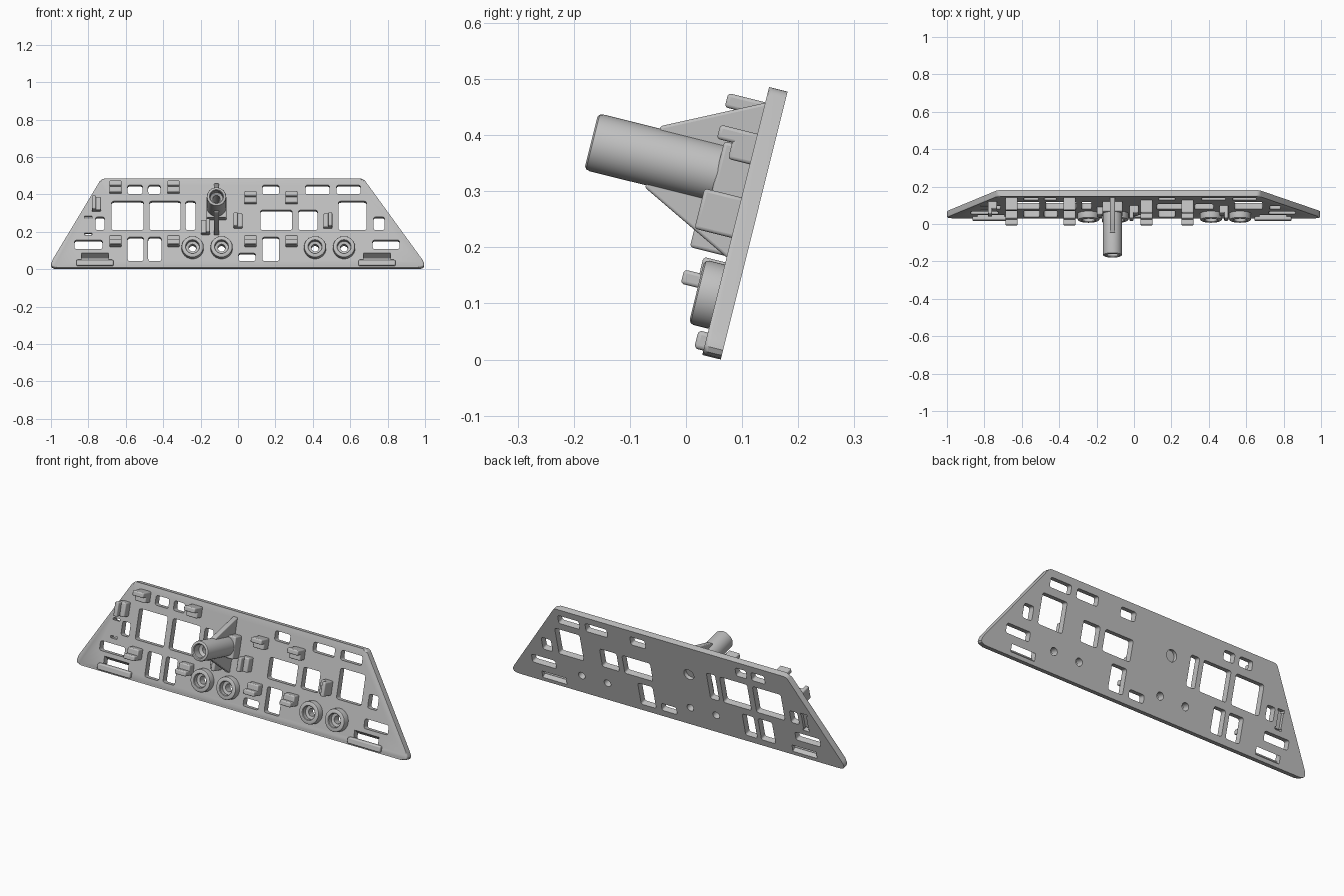
import bpy, bmesh
from math import radians, pi, cos, sin
from mathutils import Vector, Matrix

cube = bpy.data.objects.get("Cube")
if cube:
    bpy.data.objects.remove(cube)

# One grey plastic for everything
grey = bpy.data.materials.new("grey plastic")
grey.use_nodes = True
COLOUR = (0.53, 0.53, 0.53, 1)
grey.diffuse_color = COLOUR
grey.node_tree.nodes["Principled BSDF"].inputs["Base Color"].default_value = COLOUR

# Panel frame: x across, y up the slope, z out of the front face
TILT = Matrix.Translation((0, 0.062, 0)) @ Matrix.Rotation(radians(76), 4, 'X')
THICK = 0.034


def rounded(points, radius, steps=5):
    """Round the corners of a 2D outline."""
    pts = [Vector(p) for p in points]
    out = []
    for i, p in enumerate(pts):
        a = (pts[i - 1] - p).normalized()
        b = (pts[(i + 1) % len(pts)] - p).normalized()
        t = radius / math_tan_half(a.angle(b))
        for k in range(steps + 1):
            s = k / steps
            out.append(p + a * t * (1 - s) ** 2 + b * t * s ** 2)
    return out


def math_tan_half(angle):
    return sin(angle / 2) / cos(angle / 2)


def rect(x0, x1, y0, y1):
    return [(x0, y0), (x1, y0), (x1, y1), (x0, y1)]


def circle(x, y, r, n=32):
    return [(x + r * cos(2 * pi * k / n), y + r * sin(2 * pi * k / n)) for k in range(n)]


def prism(bm, outline, z0, z1, matrix=Matrix()):
    """Add an extruded outline to the mesh."""
    low = [bm.verts.new(matrix @ Vector((p[0], p[1], z0))) for p in outline]
    high = [bm.verts.new(matrix @ Vector((p[0], p[1], z1))) for p in outline]
    bm.faces.new(low[::-1])
    bm.faces.new(high)
    n = len(outline)
    for i in range(n):
        j = (i + 1) % n
        bm.faces.new((low[i], low[j], high[j], high[i]))


def lathe(bm, profile, x, y, n=48):
    """Spin a closed radius and height loop about an axis along z."""
    rings = [[bm.verts.new((x + r * cos(2 * pi * k / n), y + r * sin(2 * pi * k / n), z))
              for k in range(n)] for r, z in profile]
    for i, ring in enumerate(rings):
        nxt = rings[(i + 1) % len(rings)]
        for k in range(n):
            m = (k + 1) % n
            bm.faces.new((ring[k], ring[m], nxt[m], nxt[k]))


def make(name, bm, bevel=0.0):
    bmesh.ops.recalc_face_normals(bm, faces=bm.faces)
    mesh = bpy.data.meshes.new(name)
    bm.to_mesh(mesh)
    bm.free()
    mesh.materials.append(grey)
    ob = bpy.data.objects.new(name, mesh)
    ob.matrix_world = TILT
    bpy.context.collection.objects.link(ob)
    if bevel:
        mod = ob.modifiers.new("soft edges", 'BEVEL')
        mod.width = bevel
        mod.segments = 3
        mod.limit_method = 'ANGLE'
        mod.angle_limit = radians(40)
    return ob


def smooth(ob):
    bpy.ops.object.select_all(action='DESELECT')
    ob.select_set(True)
    bpy.context.view_layer.objects.active = ob
    bpy.ops.object.shade_smooth_by_angle(angle=radians(35))


# Panel: trapezoid board with a softened front edge
bm = bmesh.new()
board = [(-1.017, 0), (1.017, 0), (0.67, 0.492), (-0.73, 0.492)]
prism(bm, rounded(board, 0.03), 0, THICK)
rim = [e for e in bm.edges if all(v.co.z > THICK / 2 for v in e.verts)]
bmesh.ops.bevel(bm, geom=rim, offset=0.008, segments=3, affect='EDGES', profile=0.5)
panel = make("panel", bm)

# Openings, grouped by rows: low edge, high edge, spans across
openings = [
    (0.405, 0.455, [(-0.59, -0.51), (-0.48, -0.415), (0.13, 0.22), (0.36, 0.49), (0.527, 0.655)]),
    (0.207, 0.366, [(-0.676, -0.505), (-0.473, -0.307), (-0.28, -0.227), (0.537, 0.687)]),
    (0.207, 0.317, [(0.12, 0.29), (0.323, 0.425)]),
    (0.207, 0.28, [(-0.762, -0.714), (0.725, 0.783)]),
    (0.102, 0.152, [(-0.874, -0.725), (0.72, 0.864)]),
    (0.036, 0.168, [(-0.59, -0.505), (-0.48, -0.41), (0.13, 0.22)]),
    (0.036, 0.08, [(0.003, 0.094)]),
]
GAUGES = [-0.243, -0.088, 0.412, 0.567]
GAUGE_Y = 0.107
POST = (-0.115, 0.321)
LEDGES = [-0.765, 0.743]

bm = bmesh.new()
for y0, y1, spans in openings:
    for x0, x1 in spans:
        prism(bm, rounded(rect(x0, x1, y0, y1), 0.013), -0.1, 0.1)
for x in GAUGES:
    prism(bm, circle(x, GAUGE_Y, 0.02), -0.1, 0.1)
prism(bm, circle(*POST, 0.03), -0.1, 0.1)
# Slanted strap slots above the ledges
for x in LEDGES:
    slant = Matrix.Translation((x, 0.06, THICK)) @ Matrix.Rotation(radians(-30), 4, 'X')
    prism(bm, rect(-0.073, 0.073, -0.017, 0.017), -0.1, 0.1, slant)
# Twin small slots on the right end
for y in (0.185, 0.278):
    prism(bm, rect(-0.82, -0.78, y - 0.006, y + 0.006), -0.1, 0.1)
cutter = make("panel_cutter", bm)
cutter.hide_render = True

# Shallow pocket in the back joining the twin slots
bm = bmesh.new()
prism(bm, rect(-0.815, -0.785, 0.182, 0.281), -0.1, 0.015)
pocket = make("pocket_cutter", bm)
pocket.hide_render = True

for tool in (cutter, pocket):
    mod = panel.modifiers.new("openings", 'BOOLEAN')
    mod.operation = 'DIFFERENCE'
    mod.solver = 'EXACT'
    mod.object = tool
bpy.context.view_layer.update()
cut = bpy.data.meshes.new_from_object(panel.evaluated_get(bpy.context.evaluated_depsgraph_get()))
panel.modifiers.clear()
panel.data = cut
for tool in (cutter, pocket):
    bpy.data.objects.remove(tool)
smooth(panel)

# Ledges below the strap slots
for side, x in zip(("right", "left"), LEDGES):
    bm = bmesh.new()
    prism(bm, rect(x - 0.099, x + 0.099, 0.008, 0.041), 0.02, 0.051)
    smooth(make(side + "_ledge", bm, 0.007))

# Round gauge bosses with a stepped bore
boss = [(0.02, 0.02), (0.059, 0.02), (0.059, 0.062), (0.057, 0.068), (0.051, 0.071),
        (0.038, 0.071), (0.035, 0.068), (0.035, 0.045), (0.02, 0.042)]
for x in GAUGES:
    bm = bmesh.new()
    lathe(bm, boss, x, GAUGE_Y)
    smooth(make("gauge_boss", bm))

# Clips: a low block with a longer tab on one half
def clip(x, y, upright, side):
    spin = Matrix.Translation((x, y, 0)) @ Matrix.Rotation(radians(90) if upright else 0, 4, 'Z')
    long, wide = (0.037, 0.024) if upright else (0.033, 0.028)
    for part, top, lo, hi in (("clip_block", 0.074, -wide, wide), ("clip_tab", 0.102, 0.002, wide)):
        bm = bmesh.new()
        lo, hi = sorted((lo * side, hi * side))
        prism(bm, rect(-long, long, lo, hi), 0.025, top, spin)
        smooth(make(part, bm, 0.006))


for x in (-0.655, -0.345):
    clip(x, 0.436, False, 1)
for x in (0.067, 0.286):
    clip(x, 0.378, False, 1)
for x in (-0.655, -0.345, 0.067, 0.286):
    clip(x, 0.142, False, -1)
for x, y, side in ((-0.757, 0.345, 1), (-0.174, 0.218, -1), (0, 0.252, 1), (0.48, 0.252, -1)):
    clip(x, y, True, side)

# Post: hollow tube standing on a square base
tube = [(0.02, 0.03), (0.052, 0.03), (0.052, 0.308), (0.05, 0.315), (0.045, 0.318),
        (0.038, 0.318), (0.034, 0.313), (0.034, 0.27), (0.02, 0.26)]
bm = bmesh.new()
lathe(bm, tube, *POST)
smooth(make("post_tube", bm))
bm = bmesh.new()
px, py = POST
prism(bm, rect(px - 0.054, px + 0.054, py - 0.058, py + 0.058), 0.02, 0.088)
smooth(make("post_base", bm, 0.006))

# Fins bracing the post above and below
for name, way in (("upper_fin", 1), ("lower_fin", -1)):
    bm = bmesh.new()
    side = [(0.142, 0.025), (0.142, 0.034), (0.056, 0.206), (0.03, 0.2), (0.03, 0.025)]
    # Outline runs along the slope and outwards, extruded across
    stand = Matrix(((0, 0, 1, px), (way, 0, 0, py), (0, 1, 0, 0), (0, 0, 0, 1)))
    prism(bm, side, -0.014, 0.014, stand)
    smooth(make(name, bm, 0.005))
